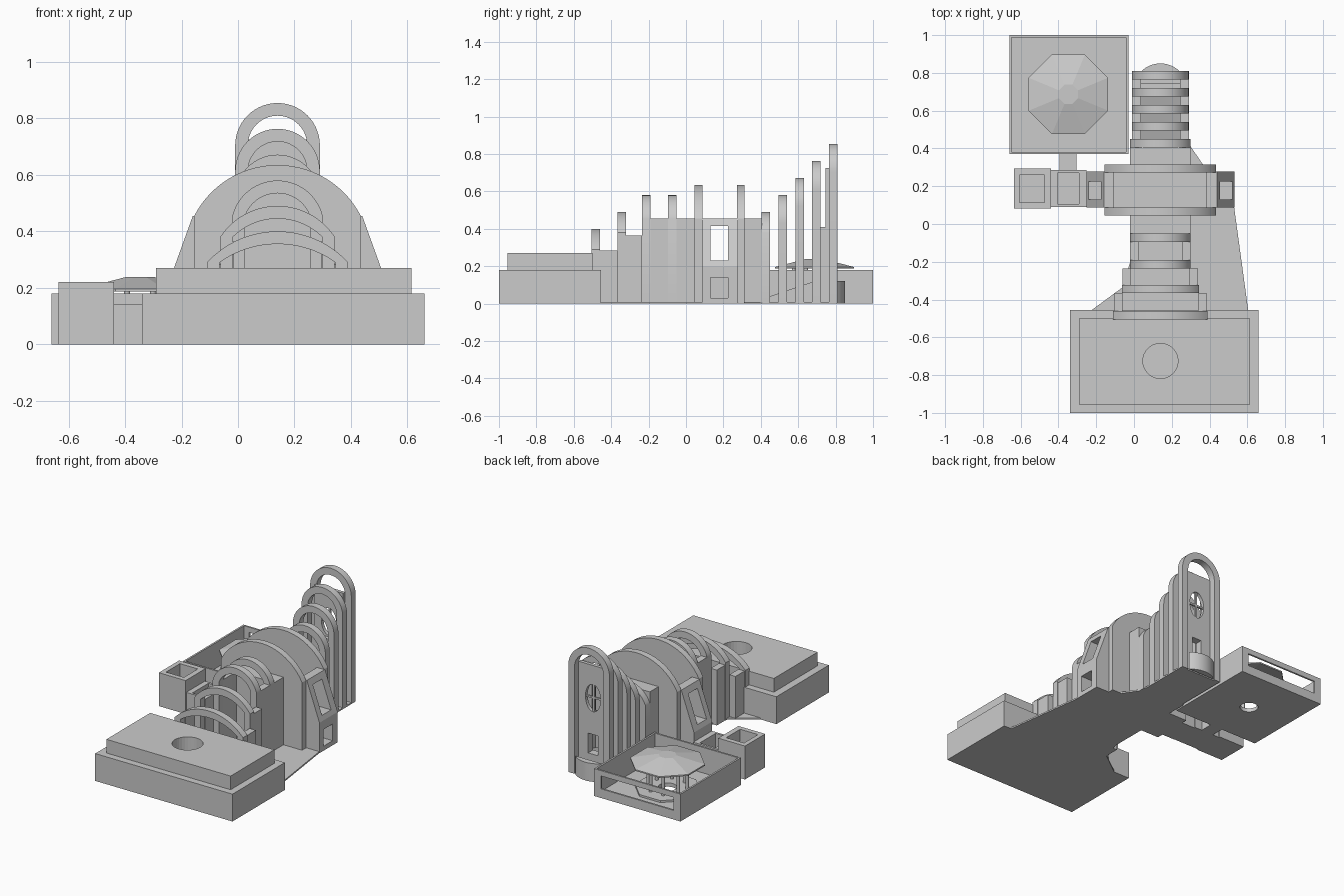
import bpy, bmesh, math
from mathutils import Vector

if "Cube" in bpy.data.objects:
    bpy.data.objects.remove(bpy.data.objects["Cube"])

CX = 0.14  # axis of the long hall


def mesh_object(name, bm):
    bmesh.ops.recalc_face_normals(bm, faces=bm.faces)
    me = bpy.data.meshes.new(name)
    bm.to_mesh(me)
    bm.free()
    ob = bpy.data.objects.new(name, me)
    bpy.context.collection.objects.link(ob)
    return ob


def prism(name, pts, axis, a, b):
    """Extrude a 2D outline from a to b along an axis."""
    bm = bmesh.new()
    place = {'x': lambda p: (a, p[0], p[1]), 'y': lambda p: (p[0], a, p[1]),
             'z': lambda p: (p[0], p[1], a)}[axis]
    face = bm.faces.new([bm.verts.new(place(p)) for p in pts])
    ext = bmesh.ops.extrude_face_region(bm, geom=[face])
    d = Vector([(b - a) * (axis == c) for c in 'xyz'])
    bmesh.ops.translate(bm, vec=d, verts=[v for v in ext['geom'] if isinstance(v, bmesh.types.BMVert)])
    return mesh_object(name, bm)


def box(name, x0, x1, y0, y1, z0, z1):
    return prism(name, [(x0, y0), (x1, y0), (x1, y1), (x0, y1)], 'z', z0, z1)


def ellipse(cx, cy, rx, ry, n=32, turn=0.0):
    return [(cx + rx * math.cos(turn + 2 * math.pi * i / n),
             cy + ry * math.sin(turn + 2 * math.pi * i / n)) for i in range(n)]


def cut(ob, *cutters):
    for c in cutters:
        m = ob.modifiers.new('cut', 'BOOLEAN')
        m.operation, m.solver, m.object = 'DIFFERENCE', 'EXACT', c
    dg = bpy.context.evaluated_depsgraph_get()
    me = bpy.data.meshes.new_from_object(ob.evaluated_get(dg))
    ob.modifiers.clear()
    ob.data = me
    for c in cutters:
        bpy.data.objects.remove(c)
    return ob


def smooth(ob):
    bpy.ops.object.select_all(action='DESELECT')
    ob.select_set(True)
    bpy.context.view_layer.objects.active = ob
    bpy.ops.object.shade_smooth_by_angle(angle=math.radians(25))


def arc(half, spring, top, n=28):
    """Right-to-left arc across the hall, rising from spring to top."""
    rise = top - spring
    r = (half * half + rise * rise) / (2 * rise)
    t = math.asin(min(1, half / r))
    return [(CX + r * math.sin(t - 2 * t * i / n), top - r + r * math.cos(t - 2 * t * i / n))
            for i in range(n + 1)]


def arch(name, y0, y1, half, spring, top, solid=False, w=0.045):
    pts = [(CX + half, 0)] + arc(half, spring, top) + [(CX - half, 0)]
    if not solid:
        inner = [(CX + half - w, 0)] + arc(half - w, spring, top - w) + [(CX - half + w, 0)]
        pts += inner[::-1]
    smooth(prism(name, pts, 'y', y0, y1))


# front block: two tiers with a round well
cut(box('front_block_base', -0.34, 0.66, -1, -0.455, 0, 0.18),
    prism('cutter', ellipse(CX, -0.725, 0.093, 0.093), 'z', 0.03, 0.3))
cut(box('front_block_top', -0.29, 0.615, -0.955, -0.5, 0.18, 0.27),
    prism('cutter', ellipse(CX, -0.725, 0.093, 0.093), 'z', 0.03, 0.3))

# thin ground plates
prism('ground_plate', [(-0.23, -0.46), (-0.06, -0.335), (-0.02, -0.2), (-0.02, 0.045), (-0.155, 0.045),
                       (-0.155, 0.315), (-0.02, 0.315), (-0.02, 0.41), (0.3, 0.41), (0.365, 0.315),
                       (0.435, 0.28), (0.53, 0.09), (0.605, -0.46)], 'z', 0, 0.01)
box('rear_plate', -0.01, 0.29, 0.41, 0.8, 0, 0.01)

# arched ribs: y0, y1, half width, spring, top
ribs = [(-0.505, -0.46, 0.25, 0.29, 0.40), (-0.365, -0.322, 0.203, 0.38, 0.49),
        (-0.235, -0.19, 0.16, 0.455, 0.58), (-0.095, -0.05, 0.16, 0.455, 0.58),
        (0.405, 0.45, 0.16, 0.38, 0.49)]
ribs += [(0.495 + 0.09 * i, 0.54 + 0.09 * i, 0.15, 0.43 + 0.0915 * i, 0.58 + 0.0915 * i) for i in range(4)]
for i, r in enumerate(ribs):
    arch(f'arch_rib_{i + 1}', *r)
for i, y in enumerate((0.045, 0.272)):
    arch(f'hall_gable_{i + 1}', y, y + 0.042, 0.295, 0.455, 0.635, solid=True)

# side walls between the front ribs, both sides
for s in (-1, 1):
    for i, (y0, y1, h, z) in enumerate([(-0.46, -0.365, 0.245, 0.285), (-0.322, -0.235, 0.2, 0.365),
                                        (-0.19, -0.095, 0.16, 0.455)]):
        a, b = sorted((CX + s * h, CX + s * (h - 0.045)))
        box(f'passage_wall_{i}', a, b, y0, y1, 0, z)
box('front_lobby', -0.02, 0.30, -0.05, 0.045, 0, 0.455)
box('rear_lobby', -0.02, 0.30, 0.314, 0.405, 0, 0.455)

# main hall side walls and sloping buttresses with windows
for s in (-1, 1):
    def win():
        a, b = sorted((CX + s * 0.2, CX + s * 0.5))
        return [box('cutter', a, b, 0.13, 0.225, z0, z1) for z0, z1 in ((0.03, 0.14), (0.23, 0.415))]
    a, b = sorted((CX + s * 0.245, CX + s * 0.295))
    cut(box('hall_wall', a, b, 0.087, 0.272, 0, 0.455), *win())
    cut(prism('buttress', [(CX + s * x, z) for x, z in ((0.295, 0), (0.392, 0), (0.392, 0.2), (0.3, 0.455), (0.295, 0.455))],
              'y', 0.088, 0.277), *win())

# rear colonnade: ramp, end wall with oval window and door, rounded plinth
prism('ramp', [(0.45, 0.01), (0.715, 0.01), (0.715, 0.13), (0.45, 0.04)], 'x', 0.035, 0.245)
cut(box('end_wall', 0.035, 0.245, 0.745, 0.768, 0, 0.725),
    prism('cutter', ellipse(CX, 0.51, 0.055, 0.09), 'y', 0.7, 0.8),
    box('cutter', CX - 0.035, CX + 0.035, 0.7, 0.8, 0.14, 0.27))
cut(box('end_ledge', 0.035, 0.245, 0.717, 0.745, 0, 0.41),
    box('cutter', CX - 0.035, CX + 0.035, 0.7, 0.8, 0.14, 0.27))
box('window_mullion', CX - 0.006, CX + 0.006, 0.75, 0.762, 0.415, 0.605)
box('window_crossbar', CX - 0.058, CX + 0.058, 0.75, 0.762, 0.504, 0.516)
bow = [(CX + 0.145 * math.sin(t), 0.705 + 0.145 * math.cos(t)) for t in [0.75 - 1.5 * i / 16 for i in range(17)]]
smooth(prism('round_plinth', bow, 'z', 0, 0.12))

# west wing: open-topped tower, low link and connector
cut(box('tower', -0.635, -0.44, 0.083, 0.293, 0, 0.22),
    box('cutter', -0.605, -0.475, 0.115, 0.26, 0.08, 0.3))
cut(box('low_link', -0.44, -0.252, 0.09, 0.285, 0, 0.14),
    box('cutter', -0.405, -0.29, 0.105, 0.27, 0.03, 0.3))
box('connector', -0.395, -0.305, 0.285, 0.372, 0, 0.1)

# courtyard: thin walls, floor with a well, slot in the rear wall
PX, PY = -0.347, 0.687
cut(box('courtyard', -0.66, -0.03, 0.37, 1.0, 0, 0.18),
    box('cutter', -0.648, -0.042, 0.382, 0.988, 0.012, 0.3),
    box('cutter', -0.61, -0.08, 0.95, 1.1, 0.06, 0.145),
    prism('cutter', ellipse(PX, PY, 0.056, 0.056), 'z', -0.1, 0.1))

# octagonal pavilion: dais, columns and faceted canopy
T = math.pi / 8
cut(prism('dais', ellipse(PX, PY, 0.2, 0.2, 8, T), 'z', 0.012, 0.025),
    prism('cutter', ellipse(PX, PY, 0.056, 0.056), 'z', -0.1, 0.1))
for i, (x, y) in enumerate(ellipse(PX, PY, 0.12, 0.12, 8, T)):
    smooth(prism(f'column_{i + 1}', ellipse(x, y, 0.01, 0.01, 12), 'z', 0.025, 0.205))
bm = bmesh.new()
levels = [(0.05, 0.225), (0.228, 0.187), (0.228, 0.196), (0.055, 0.238)]
rings = [[bm.verts.new((x, y, z)) for x, y in ellipse(PX, PY, r, r, 8, T)] for r, z in levels]
for lo, hi in zip(rings, rings[1:]):
    for i in range(8):
        bm.faces.new((lo[i], lo[(i + 1) % 8], hi[(i + 1) % 8], hi[i]))
bm.faces.new(rings[0])
bm.faces.new(rings[-1])
mesh_object('canopy', bm)
